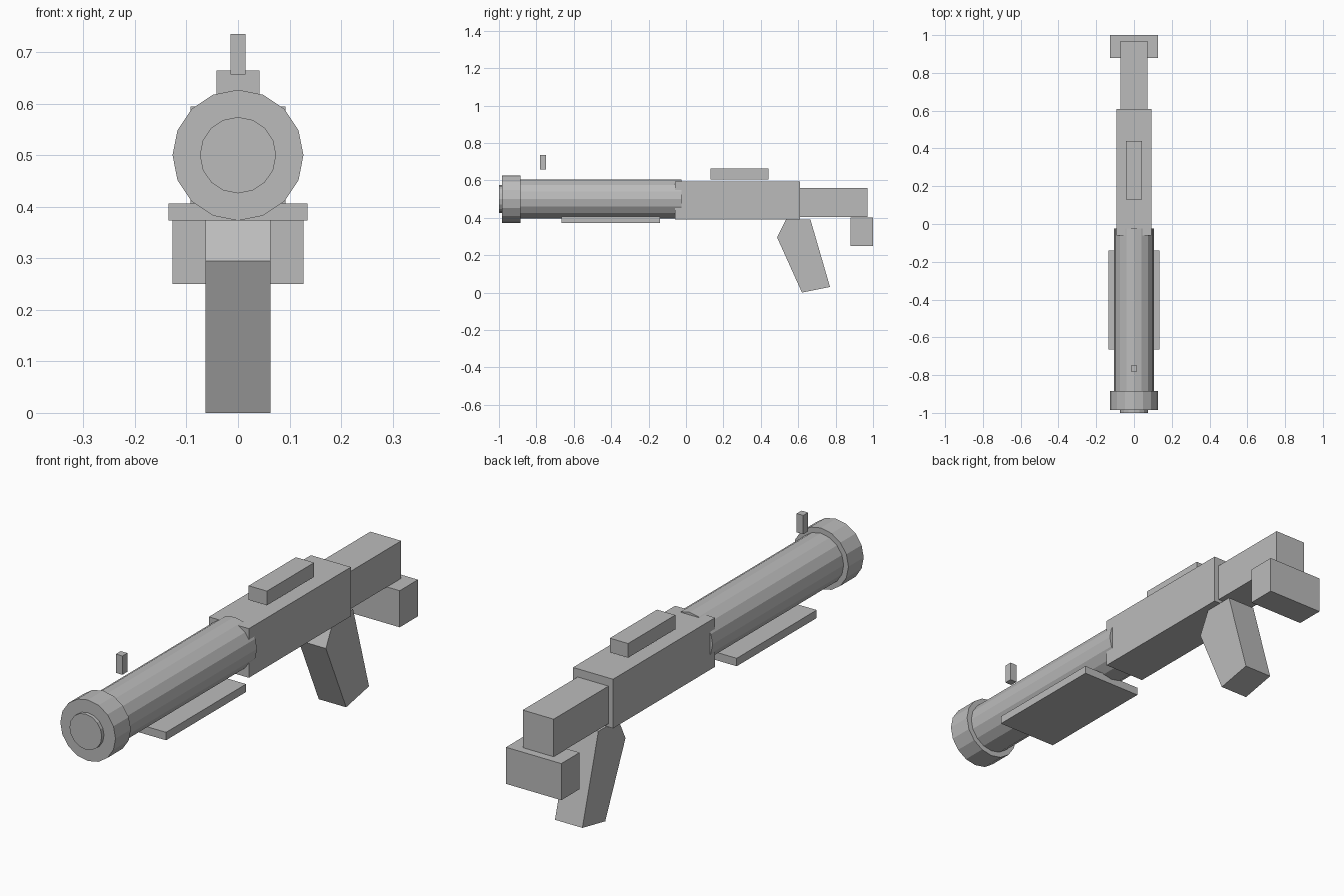
import bpy, bmesh, math
from mathutils import Matrix, Vector

if "Cube" in bpy.data.objects:
    bpy.data.objects.remove(bpy.data.objects["Cube"])

grey = bpy.data.materials.new("plain_grey")
grey.diffuse_color = (0.5, 0.5, 0.5, 1)
grey.use_nodes = True
grey.node_tree.nodes["Principled BSDF"].inputs["Base Color"].default_value = grey.diffuse_color


def finish(name, bm):
    bmesh.ops.recalc_face_normals(bm, faces=bm.faces)
    mesh = bpy.data.meshes.new(name)
    bm.to_mesh(mesh)
    bm.free()
    mesh.materials.append(grey)
    bpy.context.collection.objects.link(bpy.data.objects.new(name, mesh))


def box(name, half_width, y0, y1, z0, z1):
    bm = bmesh.new()
    size = Matrix.Diagonal((2 * half_width, y1 - y0, z1 - z0, 1))
    place = Matrix.Translation((0, (y0 + y1) / 2, (z0 + z1) / 2))
    bmesh.ops.create_cube(bm, size=1, matrix=place @ size)
    finish(name, bm)


def tube(name, radius, y0, y1, z=0.5, sides=16):
    # flat-sided cylinder along y with a corner at the top
    bm = bmesh.new()
    place = Matrix.Translation((0, (y0 + y1) / 2, z)) @ Matrix.Rotation(math.pi / 2, 4, 'X')
    bmesh.ops.create_cone(bm, cap_ends=True, segments=sides, radius1=radius,
                          radius2=radius, depth=y1 - y0, matrix=place)
    finish(name, bm)


def side_profile(name, half_width, points):
    # side outline (y, z) extruded across x
    bm = bmesh.new()
    face = bm.faces.new([bm.verts.new((-half_width, y, z)) for y, z in points])
    out = bmesh.ops.extrude_face_region(bm, geom=[face])
    verts = [v for v in out["geom"] if isinstance(v, bmesh.types.BMVert)]
    bmesh.ops.translate(bm, verts=verts, vec=Vector((2 * half_width, 0, 0)))
    finish(name, bm)


# Barrel and muzzle
tube("barrel", 0.105, -0.96, -0.025)
tube("muzzle_ring", 0.127, -0.985, -0.885)
tube("muzzle_core", 0.074, -1.0, -0.90)

# Body and stock
box("receiver", 0.092, -0.06, 0.61, 0.39, 0.594)
box("stock", 0.071, 0.60, 0.97, 0.404, 0.56)
box("butt_pad", 0.127, 0.88, 1.0, 0.25, 0.402)

# Fittings
box("fore_plate", 0.135, -0.665, -0.14, 0.373, 0.406)
box("top_rail", 0.042, 0.13, 0.44, 0.605, 0.664)
box("front_sight", 0.015, -0.78, -0.748, 0.657, 0.735)

# Grip
side_profile("grip", 0.063, [(0.535, 0.391), (0.665, 0.391), (0.77, 0.03),
                             (0.62, 0.0), (0.487, 0.295)])
